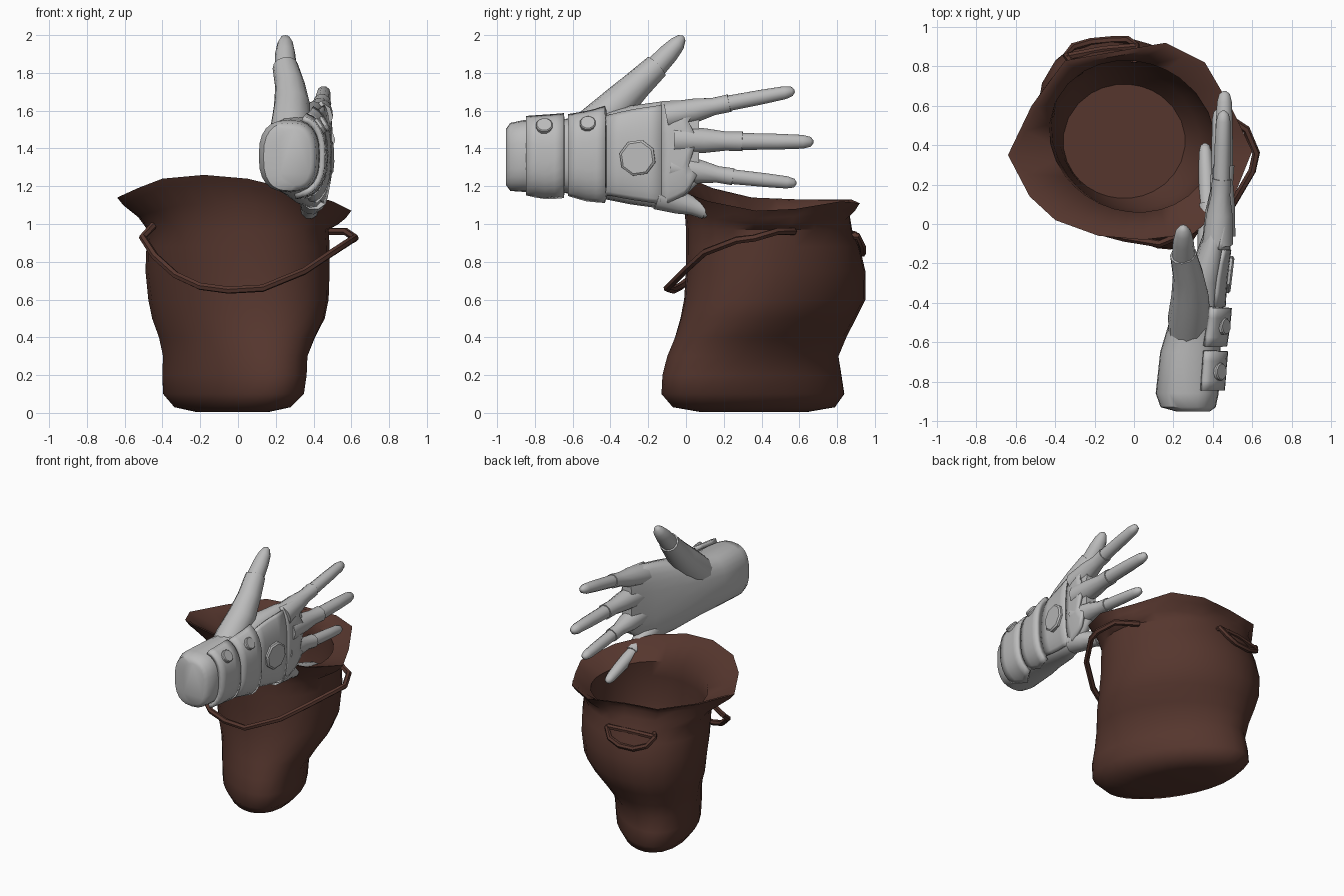
import bpy, bmesh, math
from mathutils import Vector

if "Cube" in bpy.data.objects:
    bpy.data.objects.remove(bpy.data.objects["Cube"])


def material(name, rgb):
    m = bpy.data.materials.new(name)
    m.diffuse_color = (*rgb, 1)
    m.use_nodes = True
    m.node_tree.nodes["Principled BSDF"].inputs["Base Color"].default_value = m.diffuse_color
    return m


GREY = material("grey_armour", (0.5, 0.5, 0.5))
BROWN = material("brown_leather", (0.092, 0.037, 0.027))


def loft(name, rings, mat, closed=True, caps=(True, True), angle=40, thick=0):
    """Skin a list of equally long point rings."""
    bm = bmesh.new()
    rows = [[bm.verts.new(p) for p in r] for r in rings]
    n = len(rows[0])
    for a, b in zip(rows, rows[1:]):
        for i in range(n if closed else n - 1):
            j = (i + 1) % n
            bm.faces.new((a[i], a[j], b[j], b[i]))
    if caps[0]:
        bm.faces.new(rows[0][::-1])
    if caps[1]:
        bm.faces.new(rows[-1])
    bmesh.ops.recalc_face_normals(bm, faces=bm.faces[:])
    me = bpy.data.meshes.new(name)
    bm.to_mesh(me)
    bm.free()
    ob = bpy.data.objects.new(name, me)
    bpy.context.collection.objects.link(ob)
    me.materials.append(mat)
    if thick:
        mod = ob.modifiers.new("thickness", 'SOLIDIFY')
        mod.thickness, mod.offset = thick, 0
    bpy.ops.object.select_all(action='DESELECT')
    ob.select_set(True)
    bpy.context.view_layer.objects.active = ob
    bpy.ops.object.shade_smooth_by_angle(angle=math.radians(angle))
    return ob


def tube(name, pts, radii, mat, sides=10, angle=50):
    """Round tube along a path with one radius per point."""
    pts = [Vector(p) for p in pts]
    rings, n = [], Vector((0.31, 0.2, 0.93))
    for i, p in enumerate(pts):
        t = (pts[min(i + 1, len(pts) - 1)] - pts[max(i - 1, 0)]).normalized()
        n = (n - t * n.dot(t)).normalized()
        b = t.cross(n)
        rings.append([p + radii[i] * (n * math.cos(a) + b * math.sin(a))
                      for a in (k * math.tau / sides for k in range(sides))])
    return loft(name, rings, mat, angle=angle)


# ---- bag: uneven rim, body that flattens diagonally toward the base
CORNERS = [(-.64, .35, 1.14), (-.53, .14, 1.19), (-.40, .02, 1.24), (-.18, -.06, 1.26),
           (.05, -.08, 1.24), (.30, -.05, 1.18), (.50, .12, 1.12), (.60, .37, 1.07),
           (.50, .58, 1.08), (.36, .82, 1.12), (.16, .92, 1.11), (-.10, .875, 1.13),
           (-.35, .83, 1.13), (-.52, .60, 1.13)]
RIM = []
for p, q in zip(CORNERS, CORNERS[1:] + CORNERS[:1]):
    RIM += [Vector(p), (Vector(p) + Vector(q)) / 2]
ANG = [math.atan2((p.y - .42) / .5, (p.x + .02) / .62) for p in RIM]


def bag_ring(z, x0, x1, y0, y1, skew, tilt=0):
    """Ellipse inside the given bounds, skewed along the diagonal."""
    d = math.asin(skew) / 2
    return [((x0 + x1) / 2 + math.cos(a + d) * (x1 - x0) / 2,
             (y0 + y1) / 2 + math.sin(a - d) * (y1 - y0) / 2,
             z + tilt * (r.z - 1.14)) for a, r in zip(ANG, RIM)]


def rim_ring(scale, dz):
    return [(p.x * scale, .41 + (p.y - .41) * scale, p.z + dz) for p in RIM]


outer = [(.004, -.22, .16, .08, .64, .5), (.03, -.34, .28, -.07, .79, .53),
         (.10, -.40, .35, -.13, .84, .53), (.20, -.405, .365, -.125, .825, .52),
         (.30, -.40, .37, -.10, .81, .48), (.40, -.42, .41, -.06, .85, .4),
         (.50, -.455, .46, -.03, .90, .32), (.60, -.475, .48, -.01, .95, .27),
         (.75, -.49, .485, 0, .95, .22), (.88, -.485, .485, 0, .92, .19),
         (.97, -.48, .48, 0, .88, .17), (1.04, -.53, .53, -.01, .87, .12, .6)]
inner = [(1.05, -.43, .41, .06, .83, .08, .3), (.95, -.42, .41, .05, .84, .12),
         (.75, -.41, .39, .05, .84, .15), (.58, -.385, .34, .08, .79, .12),
         (.46, -.36, .26, .13, .71, 0)]
loft("bag", [bag_ring(*r) for r in outer] + [rim_ring(.95, -.04), RIM, rim_ring(.95, -.006)]
     + [bag_ring(*r) for r in inner], BROWN, angle=50)

# ---- bag strap and rear ring
strap = [(-.44, .32, 1.0), (-.505, .29, .93), (-.44, .14, .83), (-.33, .05, .73),
         (-.20, -.03, .67), (-.05, -.07, .65), (.13, -.10, .66), (.35, -.01, .75),
         (.50, .10, .85), (.60, .27, .915), (.62, .36, .925), (.57, .48, .96), (.43, .57, .96)]
tube("strap", strap, [.02] * len(strap), BROWN, 6)
ring = [(-.27, .76, .95), (-.345, .86, .935), (-.31, .90, .88), (-.22, .925, .845),
        (-.11, .935, .845), (-.03, .935, .88), (.01, .91, .935), (0, .82, .94)]
tube("rear_ring", ring, [.019] * len(ring), BROWN, 6)
tube("rear_ring_bar", [(-.34, .85, .935), (-.16, .885, .945), (.01, .90, .94)], [.019] * 3, BROWN, 6)

# ---- glove body: sections along y as (y, x centre, z centre, x radius, z radius)
HAND = [(-.952, .30, 1.355, .085, .15), (-.93, .275, 1.355, .14, .18), (-.86, .27, 1.36, .16, .19),
        (-.65, .285, 1.36, .152, .195), (-.50, .315, 1.36, .137, .215), (-.30, .35, 1.365, .108, .26),
        (-.12, .40, 1.365, .074, .285), (-.02, .42, 1.39, .058, .255), (.07, .435, 1.42, .04, .20)]


def hand_point(y, a, off=0):
    """Point on the glove surface at y, a = 0 being the back of the hand."""
    y = max(min(y, HAND[-1][0]), HAND[0][0])
    for p, q in zip(HAND, HAND[1:]):
        if y <= q[0]:
            break
    f = (y - p[0]) / (q[0] - p[0])
    _, xc, zc, rx, rz = (u + (v - u) * f for u, v in zip(p, q))
    c, s = math.cos(a), math.sin(a)
    k = 2 / 2.6
    return Vector((xc + (rx + off) * math.copysign(abs(c) ** k, c), y,
                   zc + (rz + off) * math.copysign(abs(s) ** k, s)))


loft("glove", [[hand_point(h[0], k * math.tau / 24) for k in range(24)] for h in HAND], GREY, angle=45)


# ---- armour shells over the back of the hand
def shell(name, y0, y1, a0, a1, off, thick, point=0, zigzag=0):
    rows = []
    for i in range(5):
        f = i / 4
        lo = math.radians(a0 - point * (1 - abs(2 * f - 1)))
        row = []
        for j in range(13):
            a = lo + (math.radians(a1) - lo) * j / 12
            end = y1 + zigzag * (1 - abs(j % 4 - 2))
            row.append(hand_point(y0 + (end - y0) * f, a, off + .01 * f))
        rows.append(row)
    loft(name, rows, GREY, closed=False, caps=(False, False), thick=thick)


shell("wrist_plate", -.845, -.645, -68, 72, .016, .03, 18)
shell("cuff_plate", -.62, -.425, -64, 72, .016, .034, 10)
shell("hand_plate", -.42, -.13, -56, 58, .004, .014)
shell("knuckle_plate", -.13, .035, -60, 72, .006, .02, 0, .022)


# ---- round studs
def stud(name, pos, normal, r, depth, sides):
    n = Vector(normal).normalized()
    tube(name, [pos - n * depth, pos + n * depth * .7, pos + n * depth],
         [r, r, r * .88], GREY, sides, 30)


stud("back_disc", Vector((.47, -.255, 1.35)), (1, -.12, 0), .098, .03, 8)
stud("wrist_stud", hand_point(-.75, math.radians(39), .03), (.8, 0, .6), .045, .02, 12)
stud("cuff_stud", hand_point(-.52, math.radians(38), .032), (.85, 0, .55), .043, .02, 12)


# ---- fingers: sleeve up to the joint, slimmer tip beyond it
def finger(name, base, joint, tip, rb, rj, rt):
    b, j, t = Vector(base), Vector(joint), Vector(tip)
    tube(name + "_sleeve", [b, b.lerp(j, .45), b.lerp(j, .75), j], [rb, rb * .85, rj, rj * 1.03], GREY)
    d = t - j
    tube(name + "_tip", [j - d * .1, j + d * .5, j + d * .85, j + d * .96, t],
         [rj * .9, (rj + rt) * .48, rt, rt * .72, rt * .2], GREY)


finger("index_finger", (.425, -.10, 1.57), (.445, .23, 1.64), (.455, .575, 1.705), .078, .048, .036)
finger("middle_finger", (.435, -.06, 1.445), (.455, .30, 1.437), (.46, .675, 1.435), .08, .053, .038)
finger("ring_finger", (.425, -.08, 1.30), (.435, .25, 1.25), (.43, .585, 1.215), .078, .046, .034)
finger("little_finger", (.40, -.15, 1.15), (.375, .10, 1.075), (.36, .41, .985), .078, .05, .033)

# ---- thumb
tube("thumb_sleeve", [(.27, -.66, 1.38), (.28, -.48, 1.52), (.285, -.36, 1.635), (.275, -.26, 1.735),
                      (.25, -.155, 1.835)], [.09, .108, .095, .079, .068], GREY, 12)
tube("thumb_tip", [(.253, -.17, 1.82), (.25, -.09, 1.905), (.25, -.045, 1.955), (.25, -.022, 1.985),
                   (.25, -.014, 1.995)], [.06, .053, .042, .024, .006], GREY, 12)
